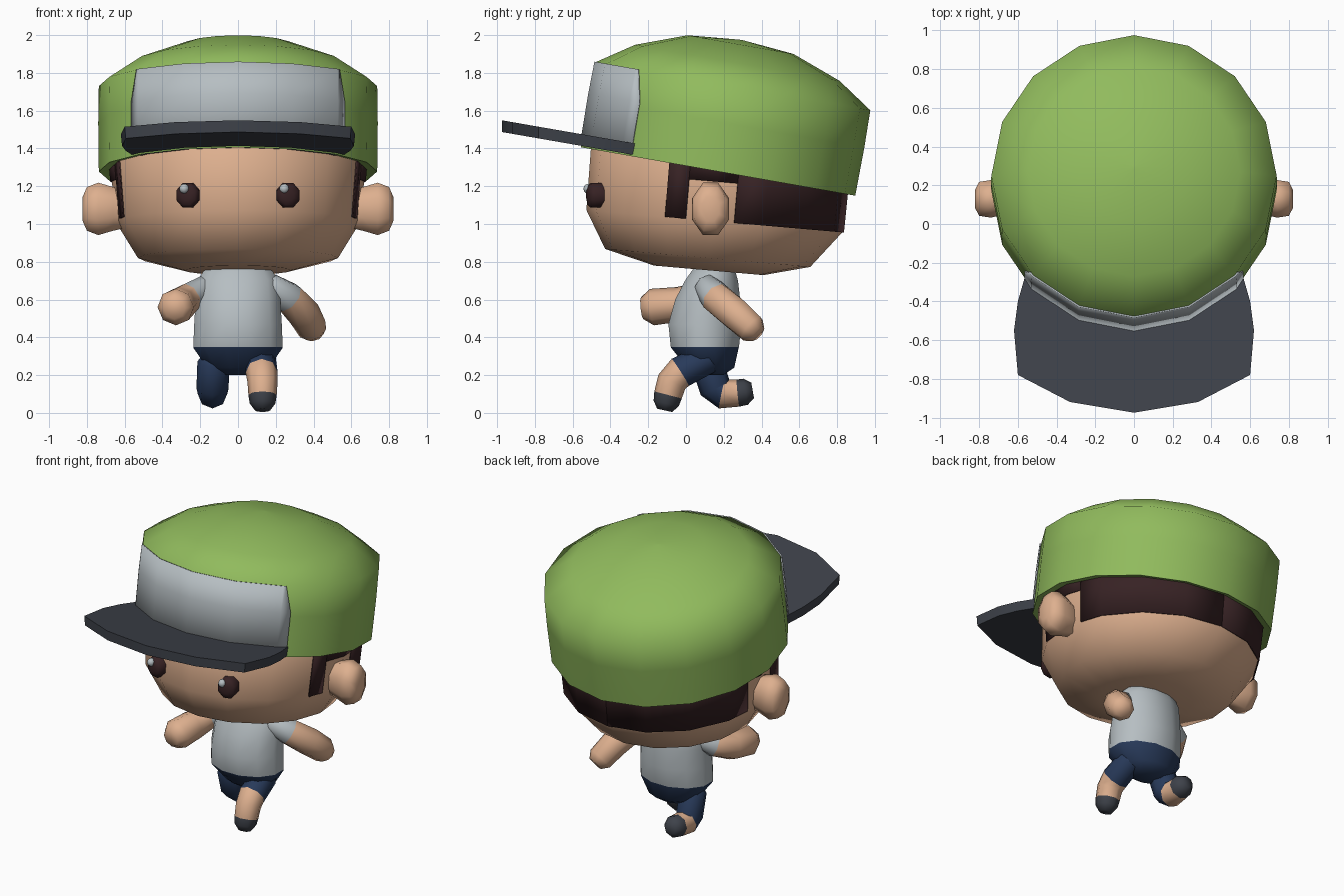
import bpy, bmesh, math
from math import sin, cos, pi, radians
from mathutils import Vector, Matrix

cube = bpy.data.objects.get("Cube")
if cube:
    bpy.data.objects.remove(cube, do_unlink=True)


def material(name, *rgb):
    lin = [((c / 255 + 0.055) / 1.055) ** 2.4 for c in rgb] + [1]
    m = bpy.data.materials.new(name)
    m.use_nodes = True
    m.diffuse_color = lin
    bsdf = next(n for n in m.node_tree.nodes if n.type == 'BSDF_PRINCIPLED')
    bsdf.inputs["Base Color"].default_value = lin
    bsdf.inputs["Roughness"].default_value = 0.9
    return m


green = material("cap green", 145, 187, 93)
white = material("soft white", 182, 190, 194)
dark = material("charcoal", 62, 66, 74)
skin = material("skin", 222, 176, 143)
brown = material("dark brown", 55, 34, 36)
navy = material("navy", 40, 58, 90)


def finish(name, bm, mats, smooth=60):
    me = bpy.data.meshes.new(name)
    bm.to_mesh(me)
    bm.free()
    for m in mats:
        me.materials.append(m)
    me.shade_smooth()
    me.set_sharp_from_angle(angle=radians(smooth))
    ob = bpy.data.objects.new(name, me)
    bpy.context.collection.objects.link(ob)
    return ob


def ring(x, y, z, rx, ry, M=Matrix(), n=16, phase=0.0):
    angles = [2 * pi * (i + phase) / n for i in range(n)]
    return [M @ Vector((x + rx * sin(a), y - ry * cos(a), z)) for a in angles]


def loft(name, rings, bands, smooth=60):
    """Skin closed rings; bands holds one material per gap, or a single one."""
    bands = bands if isinstance(bands, list) else [bands] * (len(rings) - 1)
    mats = list(dict.fromkeys(bands))
    bm = bmesh.new()
    rows = [[bm.verts.new(p) for p in r] for r in rings]
    n = len(rows[0])
    for a, b, m in zip(rows, rows[1:], bands):
        for i in range(n):
            j = (i + 1) % n
            bm.faces.new((a[i], a[j], b[j], b[i])).material_index = mats.index(m)
    bm.faces.new(rows[0]).material_index = mats.index(bands[0])
    bm.faces.new(rows[-1]).material_index = mats.index(bands[-1])
    bmesh.ops.recalc_face_normals(bm, faces=bm.faces)
    return finish(name, bm, mats, smooth)


def tube(name, path, bands, ref):
    """Limb along (x, y, z, radius) points with rounded ends."""
    pts = [Vector(p[:3]) for p in path]
    rad = [p[3] for p in path]
    for end, nxt in ((0, 1), (-1, -2)):
        out = (pts[end] - pts[nxt]).normalized() * rad[end] * 0.55
        at = 0 if end == 0 else len(pts)
        pts.insert(at, pts[end] + out)
        rad.insert(at, rad[end] * 0.6)
    rings = []
    for i, p in enumerate(pts):
        t = (pts[min(i + 1, len(pts) - 1)] - pts[max(i - 1, 0)]).normalized()
        u = (ref - t * ref.dot(t)).normalized()
        v = t.cross(u)
        rings.append([p + rad[i] * (u * cos(k * pi / 4) + v * sin(k * pi / 4)) for k in range(8)])
    return loft(name, rings, [bands[0]] + bands + [bands[-1]])


def wrap(name, angles, levels, M, mat):
    """Thin plate on a 16-sided wall; levels are (z, rx, ry), angles from the front."""
    bm = bmesh.new()
    step = pi / 8
    rows = []
    for z, rx, ry in levels:
        row = []
        for deg in angles:
            a = radians(deg)
            k = math.floor(a / step + 0.001)
            f = cos(step / 2) / cos(a - (k + 0.5) * step)
            row.append(bm.verts.new(M @ Vector(((rx + .005) * f * sin(a), -(ry + .005) * f * cos(a), z))))
        rows.append(row)
    for a, b in zip(rows, rows[1:]):
        for i in range(len(a) - 1):
            bm.faces.new((a[i], a[i + 1], b[i + 1], b[i]))
    ob = finish(name, bm, [mat])
    mod = ob.modifiers.new("thickness", 'SOLIDIFY')
    mod.thickness, mod.offset = 0.008, 0
    return ob


# Head
H = Matrix.Translation((0, 0.15, 1.015)) @ Matrix.Rotation(radians(-5), 4, 'X')
loft("head", [ring(0, -.007, -.262, .28, .29, H), ring(0, -.018, -.197, .53, .545, H),
              ring(0, 0, 0, .65, .68, H), ring(0, 0, .36, .68, .685, H),
              ring(0, .04, .5, .6, .6, H)], skin)


# Hair band: sideburns, a bridge over each ear, and the back
def level(z):
    t = z / .36
    return (z, .65 + .03 * t, .68 + .005 * t)


for side, s in (("left", 1), ("right", -1)):
    S = H @ Matrix.Scale(s, 4, (1, 0, 0))
    wrap(side + "_sideburn", [67.5, 77], [level(0), level(.36)], S, brown)
    wrap(side + "_hair_over_ear", [77, 90, 99], [level(.21), level(.36)], S, brown)
    wrap(side + "_back_hair", [99, 112.5, 135, 157.5, 180], [level(0), level(.36)], S, brown)

    # Ears
    E = (Matrix.Scale(s, 4, (1, 0, 0)) @ Matrix.Translation((0, .13, 1.08))
         @ Matrix.Rotation(pi / 2, 4, 'Y'))
    loft(side + "_ear", [ring(0, 0, x, rz, ry, E, 8, .5) for x, rz, ry in
                         ((.6, .11, .07), (.66, .125, .085), (.74, .15, .105),
                          (.80, .125, .095), (.822, .07, .05))], skin)

    # Eyes with a small glint
    Y = (Matrix.Translation((s * .265, -.485, 1.152)) @ Matrix.Rotation(s * radians(14), 4, 'Z')
         @ Matrix.Rotation(pi / 2, 4, 'X'))
    loft(side + "_eye", [ring(0, 0, z, r, r * 1.1, Y, 8, .5) for z, r in
                         ((-.04, .063), (.015, .064), (.032, .05), (.04, .025))], brown)
    bm = bmesh.new()
    bmesh.ops.create_uvsphere(bm, u_segments=8, v_segments=6, radius=.026,
                              matrix=Matrix.Translation((s * .265 - .02, -.517, 1.187)))
    finish(side + "_eye_glint", bm, [white])

# Cap crown
C = Matrix.Translation((0, .25, 1.73)) @ Matrix.Rotation(radians(-10), 4, 'X')
R = .737
loft("cap_crown", [ring(0, 0, z, r, r, C) for z, r in
                   ((-.445, .67), (-.459, R), (-.2, R + .003), (0, R), (.125, .55),
                    (.223, .285), (.248, .01))], green)

# Cap front panel, widening a little below its top edge
bm_angles = [-45, -22.5, 0, 22.5, 45]
panel = wrap("cap_front_panel", [-50] + bm_angles + [50],
             [(-.44, R, R), (-.17, R + .003, R + .003), (0, R, R)], C, white)
for i in (14, 20):
    v = panel.data.vertices[i]
    near = panel.data.vertices[i + (1 if i == 14 else -1)]
    v.co = v.co.lerp(near.co, .7)

# Cap brim: an outline laid on a sloping plane
half = [(.56, -.26), (.60, -.40), (.62, -.55), (.60, -.78), (.33, -.92)]
outline = half + [(0, -.975)] + [(-x, y) for x, y in reversed(half)]


def brim_ring(drop, grow):
    return [Vector((x * grow, y, 1.435 - .174 * (y + .32) - drop)) for x, y in outline]


loft("cap_brim", [brim_ring(.062, .99), brim_ring(0, 1)], dark, 30)

# Shirt and shorts
body = [(.20, .09, .07, .13), (.24, .17, .13, .13), (.345, .245, .185, .10), (.35, .245, .187, .10),
        (.47, .24, .2, .10), (.60, .232, .178, .115), (.70, .222, .145, .135),
        (.75, .19, .12, .145), (.79, .13, .09, .15)]
loft("shirt_and_shorts", [ring(0, y, z, rx, ry, n=12, phase=.5) for z, rx, ry, y in body],
     [navy] * 3 + [white] * 5)

# Arms swing in opposite directions
up, across = Vector((0, 0, 1)), Vector((1, 0, 0))
tube("left_arm", [(.17, .11, .67, .07), (.27, .16, .61, .085), (.35, .26, .525, .088),
                  (.395, .35, .445, .08)], [white, skin, skin], up)
tube("right_arm", [(-.17, .11, .66, .07), (-.26, .07, .61, .08), (-.31, -.04, .575, .092),
                   (-.33, -.18, .56, .097)], [white, skin, skin], up)

# Legs in mid stride
tube("left_leg", [(.12, .12, .29, .08), (.125, -.03, .215, .085), (.13, -.075, .165, .08),
                  (.13, -.095, .095, .075), (.13, -.105, .05, .068)], [navy, skin, skin, dark], across)
tube("right_leg", [(-.13, .11, .27, .085), (-.135, .155, .13, .085), (-.135, .19, .10, .078),
                   (-.13, .275, .105, .072), (-.13, .315, .112, .07)], [navy, navy, skin, dark], across)
